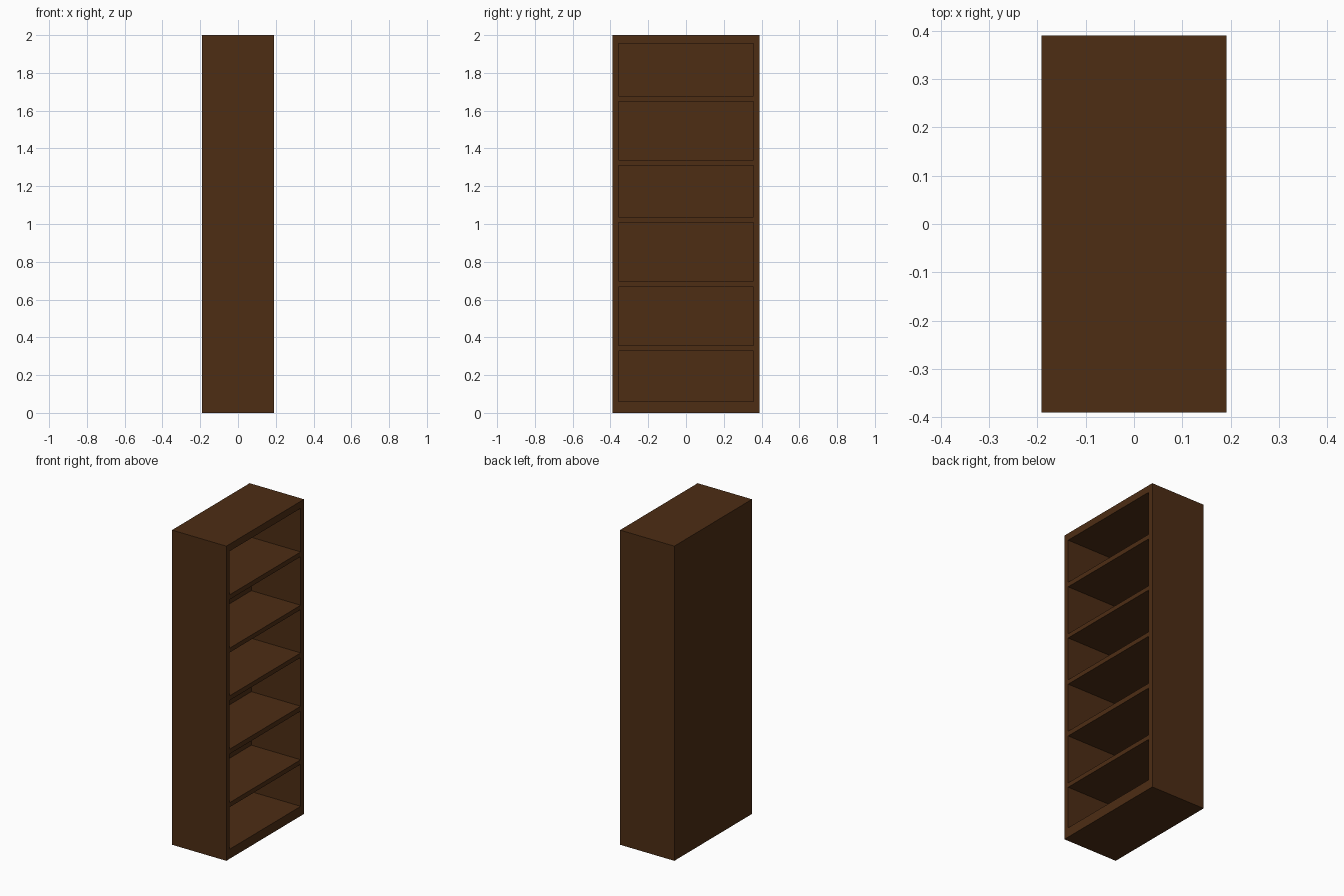
import bpy, bmesh
from mathutils import Matrix, Vector

if "Cube" in bpy.data.objects:
    bpy.data.objects.remove(bpy.data.objects["Cube"])

DEPTH, WIDTH, HEIGHT = 0.382, 0.78, 2.0
SIDE = 0.033   # side board thickness
BACK = 0.035   # back panel thickness
# bottom and top height of each open compartment
BAYS = [(0.061, 0.328), (0.357, 0.666), (0.697, 1.007),
        (1.036, 1.311), (1.339, 1.648), (1.678, 1.955)]


def boxes(name, bounds):
    """One mesh object made of axis-aligned boxes given as (low, high) corners."""
    bm = bmesh.new()
    for lo, hi in bounds:
        lo, hi = Vector(lo), Vector(hi)
        bmesh.ops.create_cube(bm, size=1, matrix=Matrix.Translation((lo + hi) / 2)
                              @ Matrix.Diagonal((*(hi - lo), 1)))
    mesh = bpy.data.meshes.new(name)
    bm.to_mesh(mesh)
    bm.free()
    obj = bpy.data.objects.new(name, mesh)
    bpy.context.collection.objects.link(obj)
    return obj


x, y = DEPTH / 2, WIDTH / 2

# Solid outer case
bookcase = boxes("bookcase", [((-x, -y, 0), (x, y, HEIGHT))])

# Compartments opening towards +x, leaving sides, shelves and back panel
cutter = boxes("compartment_cutter",
               [((-x + BACK, -y + SIDE, lo), (x + 0.1, y - SIDE, hi)) for lo, hi in BAYS])
cutter.hide_render = True
cutter.hide_viewport = True
cutter.display_type = 'WIRE'

cut = bookcase.modifiers.new("compartments", 'BOOLEAN')
cut.operation = 'DIFFERENCE'
cut.solver = 'EXACT'
cut.object = cutter

# Dark wood
wood = bpy.data.materials.new("dark_wood")
wood.diffuse_color = (0.074, 0.026, 0.007, 1)
wood.use_nodes = True
wood.node_tree.nodes["Principled BSDF"].inputs["Base Color"].default_value = wood.diffuse_color
bookcase.data.materials.append(wood)
